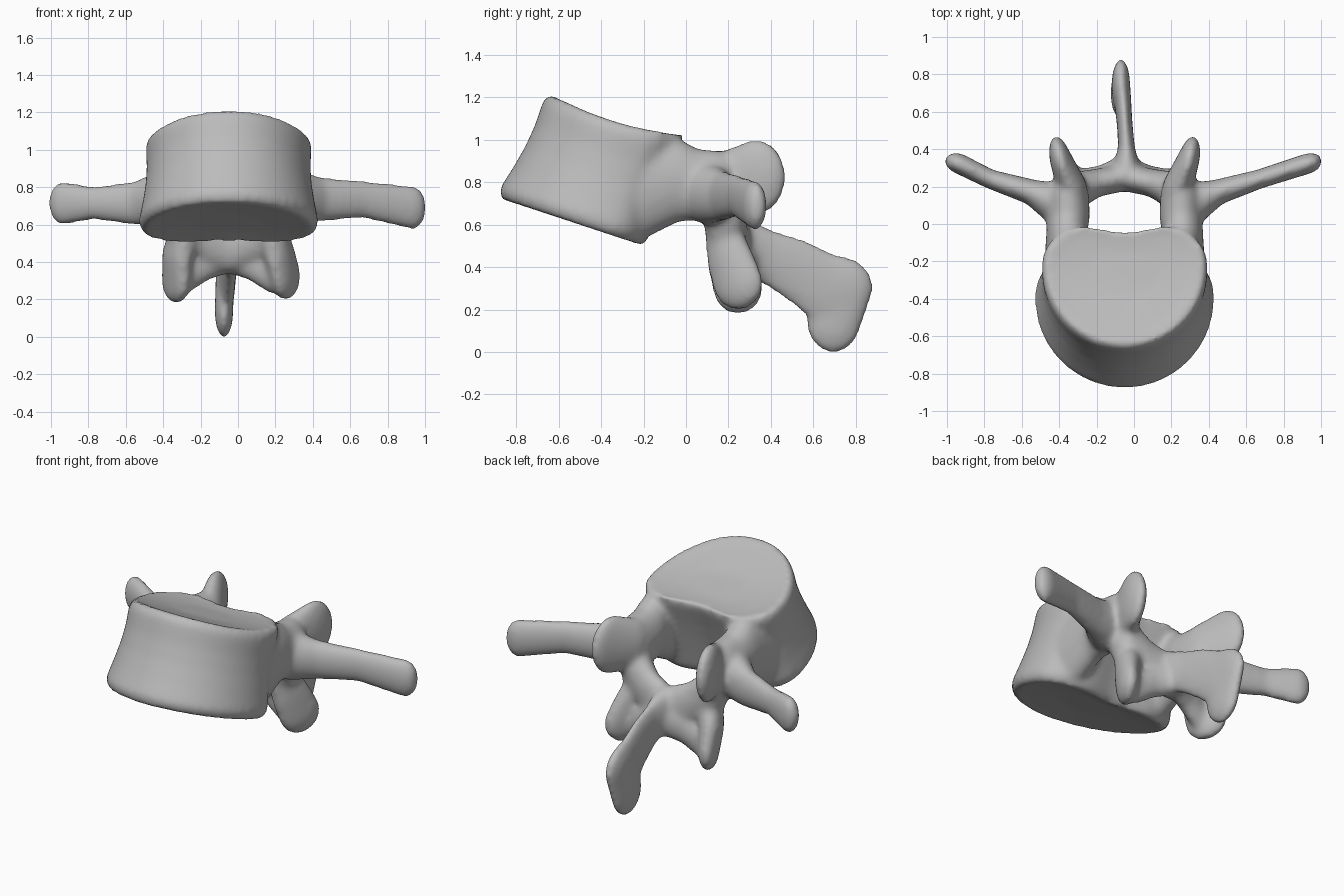
import bpy, bmesh, math
from mathutils import Matrix, Vector

cube = bpy.data.objects.get("Cube")
if cube:
    bpy.data.objects.remove(cube, do_unlink=True)

MID = -0.05          # the bone's midline sits slightly to one side
bm = bmesh.new()


def chain(blobs, yaw=0):
    """Closed hulls bridging successive ellipsoids given as (centre, radii)."""
    for pair in zip(blobs, blobs[1:]):
        verts = []
        for centre, radii in pair:
            matrix = (Matrix.Translation(Vector(centre)) @ Matrix.Rotation(yaw, 4, 'Z')
                      @ Matrix.Diagonal((*radii, 1)))
            tmp = bmesh.new()
            bmesh.ops.create_icosphere(tmp, subdivisions=3, radius=1, matrix=matrix)
            verts += [bm.verts.new(v.co) for v in tmp.verts]
            tmp.free()
        hull = bmesh.ops.convex_hull(bm, input=verts)
        loose = [g for g in hull["geom_interior"] if isinstance(g, bmesh.types.BMVert)]
        bmesh.ops.delete(bm, geom=loose, context='VERTS')


def lerp(a, b, f):
    return a + (b - a) * f


def body_ring(f, scale, sink=0, n=64):
    """Kidney-shaped section: round in front, squarer and dented behind."""
    half, wide_y = lerp(0.485, 0.44, f), lerp(-0.42, -0.22, f)
    front, back = lerp(0.48, 0.435, f), lerp(0.25, 0.24, f)
    slope, base = lerp(-0.33, -0.3, f), lerp(0.43, 1.025, f)
    ring = []
    for i in range(n):
        c, s = math.cos(math.tau * i / n), math.sin(math.tau * i / n)
        if s > 0:
            x = math.copysign(abs(c) ** 0.8, c) * half
            dent = math.cos(min(1, abs(x) / 0.3) * math.pi / 2) ** 2
            y = back * s ** 0.75 - 0.055 * dent
        else:
            x, y = c * half, front * s
        y = wide_y + y * scale
        sag = 0.035 * f * max(0, math.sin(-y / 0.65 * math.pi))
        ring.append(bm.verts.new((MID + x * scale, y, base + slope * y + sink - sag)))
    return ring


# vertebral body: waisted wall with dished end plates
sections = [(0, 0.4, 0.025), (0, 0.8, 0.01), (0, 0.94, 0), (0.09, 1, 0), (0.3, 0.975, 0),
            (0.5, 0.96, 0), (0.7, 0.965, 0), (0.92, 1, 0), (1, 0.97, 0), (1, 0.8, -0.01),
            (1, 0.4, -0.015)]
rings = [body_ring(*s) for s in sections]
for low, high in zip(rings, rings[1:]):
    for i in range(len(low)):
        j = (i + 1) % len(low)
        bm.faces.new((low[i], low[j], high[j], high[i]))
bm.faces.new(rings[0][::-1])
bm.faces.new(rings[-1])

for side in (-1, 1):
    def at(x, y, z):
        return (MID + side * x, y, z)

    # pedicle, flaring where it leaves the body
    chain([(at(0.31, -0.21, 0.77), (0.12, 0.1, 0.24)),
           (at(0.31, -0.05, 0.81), (0.11, 0.09, 0.20)),
           (at(0.30, 0.04, 0.79), (0.115, 0.1, 0.17)),
           (at(0.30, 0.15, 0.78), (0.11, 0.1, 0.17))])
    # superior articular process
    chain([(at(0.28, 0.19, 0.79), (0.08, 0.11, 0.16)),
           (at(0.34, 0.33, 0.825), (0.058, 0.145, 0.18))], yaw=side * -0.22)
    # transverse process
    tip, tip_z = (0.985, 0.69) if side > 0 else (0.89, 0.715)
    mid_z, mid_r = (0.735, 0.1) if side > 0 else (0.715, 0.088)
    chain([(at(0.34, 0.10, 0.75), (0.10, 0.12, 0.15)),
           (at(0.48, 0.165, mid_z), (0.09, 0.07, 0.12)),
           (at(0.72, 0.24, mid_z), (0.08, 0.052, mid_r)),
           (at(tip, 0.325, tip_z), (0.075, 0.055, 0.118))], yaw=side * 0.35)
    # pars and inferior articular process, a plate facing outward
    low = 0.325 if side > 0 else 0.305
    reach = 0.305 if side > 0 else 0.28
    chain([(at(0.28, 0.16, 0.72), (0.09, 0.09, 0.13)),
           (at(0.24, 0.18, 0.54), (0.08, 0.09, 0.10)),
           (at(0.275, 0.21, 0.43), (0.07, 0.12, 0.12)),
           (at(reach, 0.245, low), (0.06, 0.13, 0.13))], yaw=side * -0.45)
    # lamina
    chain([(at(0.27, 0.18, 0.64), (0.08, 0.10, 0.15)),
           (at(0.15, 0.22, 0.54), (0.08, 0.075, 0.14)),
           (at(0.0, 0.25, 0.48), (0.06, 0.075, 0.14))])
    # web from inferior process to the spinous root
    chain([(at(0.23, 0.235, 0.33), (0.06, 0.06, 0.1)),
           (at(0.12, 0.255, 0.40), (0.06, 0.06, 0.1)),
           (at(0.0, 0.30, 0.45), (0.06, 0.07, 0.11))])

# spinous process: thin blade thickening into a hooked tip
chain([((-0.04, 0.27, 0.50), (0.08, 0.06, 0.13)),
       ((-0.04, 0.40, 0.44), (0.045, 0.06, 0.14)),
       ((-0.05, 0.54, 0.37), (0.042, 0.08, 0.165)),
       ((-0.06, 0.66, 0.295), (0.045, 0.12, 0.18)),
       ((-0.07, 0.74, 0.305), (0.05, 0.145, 0.145)),
       ((-0.075, 0.695, 0.14), (0.05, 0.13, 0.147))])

bmesh.ops.recalc_face_normals(bm, faces=bm.faces)
mesh = bpy.data.meshes.new("vertebra")
bm.to_mesh(mesh)
bm.free()
bone = bpy.data.objects.new("vertebra", mesh)
bpy.context.collection.objects.link(bone)

# fuse the parts into one softly blended surface
remesh = bone.modifiers.new("fuse", 'REMESH')
remesh.mode = 'VOXEL'
remesh.voxel_size = 0.016
remesh.use_smooth_shade = True
smooth = bone.modifiers.new("soften", 'SMOOTH')
smooth.factor = 0.5
smooth.iterations = 16

grey = bpy.data.materials.new("bone grey")
grey.use_nodes = True
colour = (0.5, 0.5, 0.5, 1)
grey.diffuse_color = colour
grey.node_tree.nodes["Principled BSDF"].inputs["Base Color"].default_value = colour
mesh.materials.append(grey)
